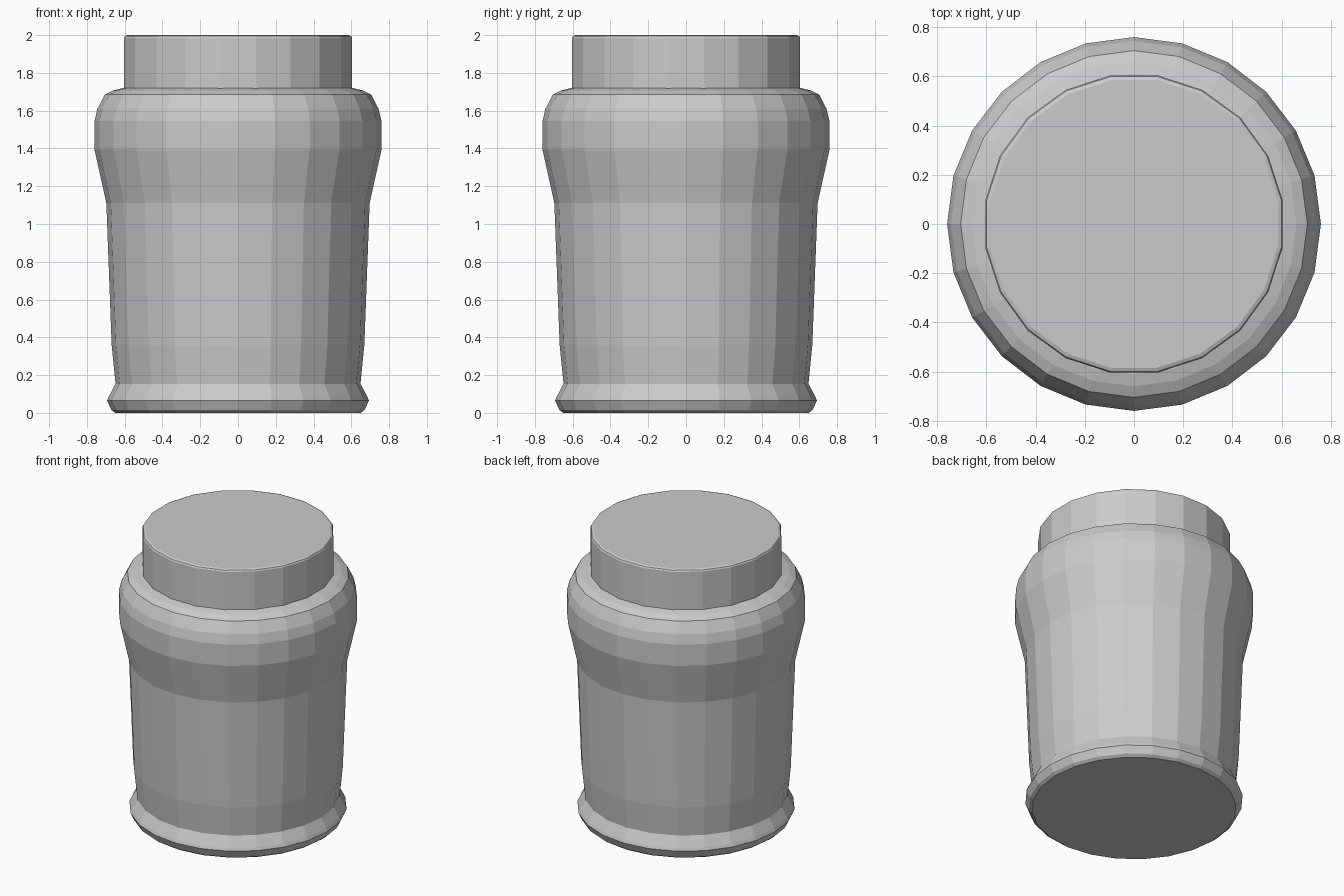
import bpy, bmesh
from math import sin, cos, pi

old = bpy.data.objects.get("Cube")
if old:
    bpy.data.objects.remove(old, do_unlink=True)

grey = bpy.data.materials.new("plain_grey")
grey.use_nodes = True
grey.diffuse_color = (0.6, 0.6, 0.6, 1)
grey.node_tree.nodes["Principled BSDF"].inputs["Base Color"].default_value = (0.6, 0.6, 0.6, 1)


def lathe(name, profile, sides, turn=0.0):
    """Closed, flat-faced turned solid from (radius, height) points, bottom to top."""
    bm = bmesh.new()
    rings = []
    for r, z in profile:
        angles = [turn + 2 * pi * i / sides for i in range(sides)]
        rings.append([bm.verts.new((r * cos(a), r * sin(a), z)) for a in angles])
    for low, high in zip(rings, rings[1:]):
        for i in range(sides):
            j = (i + 1) % sides
            bm.faces.new((low[i], low[j], high[j], high[i]))
    bm.faces.new(rings[0][::-1])
    bm.faces.new(rings[-1])
    mesh = bpy.data.meshes.new(name)
    bm.to_mesh(mesh)
    bm.free()
    mesh.materials.append(grey)
    obj = bpy.data.objects.new(name, mesh)
    bpy.context.collection.objects.link(obj)
    return obj


SIDES = 24

# Flared foot ring
lathe("foot", [(0.65, 0), (0.67, 0.015), (0.693, 0.065), (0.685, 0.085), (0.648, 0.155)], SIDES)

# Tapered jar wall, rounded shoulder and flat collar
lathe("body", [(0.648, 0.15), (0.669, 0.36), (0.697, 1.11), (0.76, 1.395),
               (0.76, 1.545), (0.744, 1.61), (0.705, 1.685), (0.66, 1.707), (0.61, 1.72)], SIDES)

# Lid with a small bevelled rim
lathe("lid", [(0.612, 1.70), (0.612, 1.985), (0.607, 1.994), (0.592, 2.0)], 20, pi / 20)
